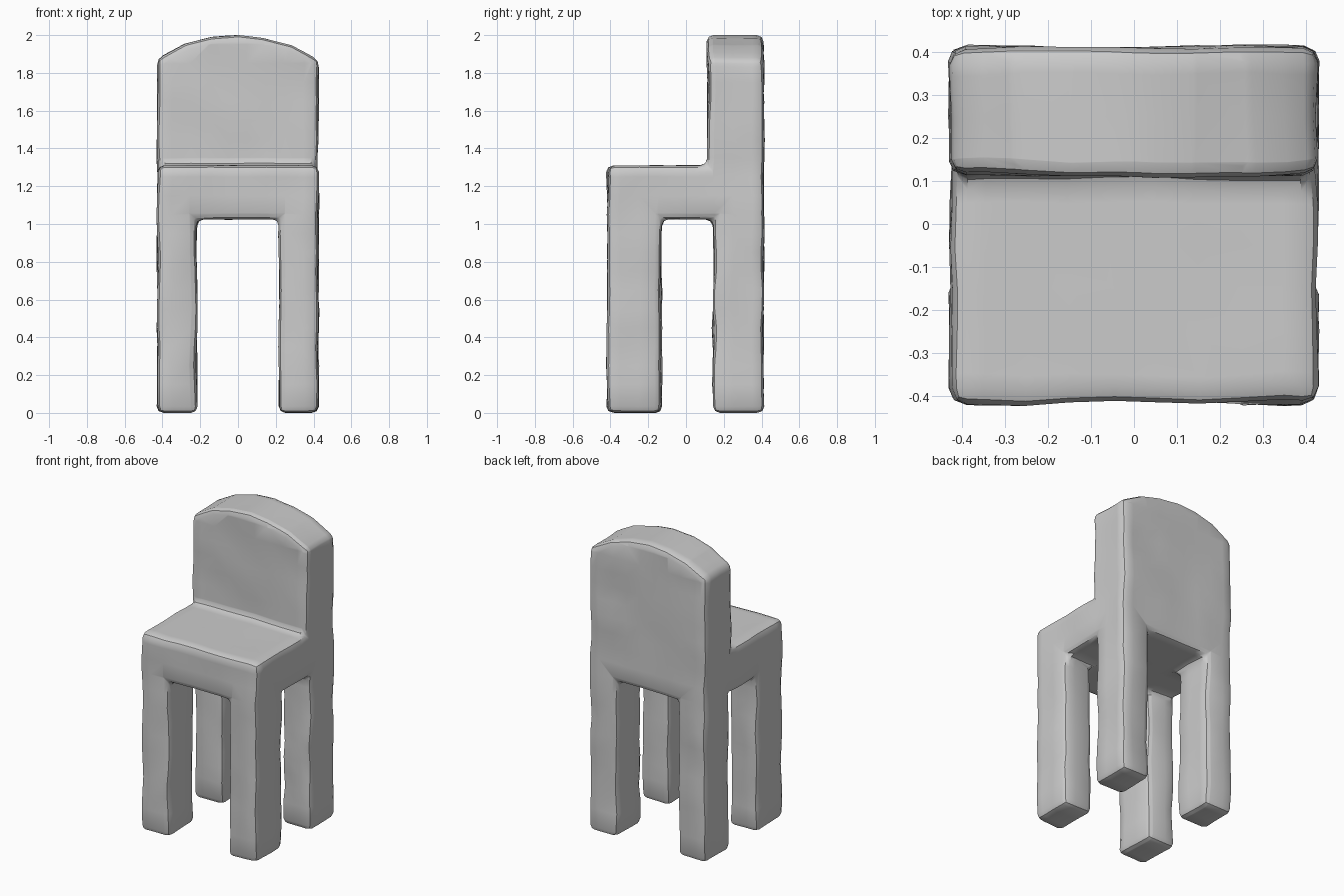
import bpy
import bmesh
from mathutils import Vector, noise

cube = bpy.data.objects.get("Cube")
if cube:
    bpy.data.objects.remove(cube, do_unlink=True)


def extruded_profile(name, points, axis, half_depth):
    """Solid made by extruding a (horizontal, z) outline along x or y."""
    def place(h, z):
        return (h, -half_depth, z) if axis == "y" else (-half_depth, h, z)

    bm = bmesh.new()
    face = bm.faces.new([bm.verts.new(place(h, z)) for h, z in points])
    swept = bmesh.ops.extrude_face_region(bm, geom=[face])["geom"]
    offset = Vector((0, 2 * half_depth, 0) if axis == "y" else (2 * half_depth, 0, 0))
    bmesh.ops.translate(bm, vec=offset,
                        verts=[v for v in swept if isinstance(v, bmesh.types.BMVert)])
    bmesh.ops.recalc_face_normals(bm, faces=bm.faces)
    mesh = bpy.data.meshes.new(name)
    bm.to_mesh(mesh)
    bm.free()
    obj = bpy.data.objects.new(name, mesh)
    bpy.context.collection.objects.link(obj)
    return obj


# Front outline: two legs, seat width and arched top rail
half_width, leg_inner, seat_under = 0.425, 0.22, 1.025
arch = [(half_width, 1.865), (0.28, 1.945), (0.14, 1.985), (0.0, 2.0),
        (-0.14, 1.99), (-0.28, 1.955), (-half_width, 1.875)]
front_outline = [(-half_width, 0), (-leg_inner, 0), (-leg_inner, seat_under),
                 (leg_inner, seat_under), (leg_inner, 0), (half_width, 0)] + arch

# Side outline: front and back legs, seat and upright back
side_outline = [(-0.415, -0.1), (-0.13, -0.1), (-0.13, seat_under),
                (0.145, seat_under), (0.145, -0.1), (0.41, -0.1),
                (0.41, 2.2), (0.115, 2.2), (0.115, 1.31), (-0.415, 1.31)]

chair = extruded_profile("chair_body", front_outline, "y", 0.7)
cutter = extruded_profile("side_cutter", side_outline, "x", 0.7)
cutter.hide_render = True

# Where both outlines overlap is the one-piece chair, with softened edges
cut = chair.modifiers.new("Side shape", "BOOLEAN")
cut.operation = "INTERSECT"
cut.solver = "EXACT"
cut.object = cutter
bevel = chair.modifiers.new("Soft edges", "BEVEL")
bevel.width = 0.034
bevel.segments = 2
bevel.limit_method = "ANGLE"
bevel.angle_limit = 0.6

bpy.ops.object.select_all(action="DESELECT")
chair.select_set(True)
bpy.context.view_layer.objects.active = chair
for modifier in (cut, bevel):
    bpy.ops.object.modifier_apply(modifier=modifier.name)
bpy.data.objects.remove(cutter, do_unlink=True)

# Slice into a grid, then make the faces slightly uneven, as if hand carved
bm = bmesh.new()
bm.from_mesh(chair.data)
for axis, low, high in ((0, -4, 4), (1, -4, 4), (2, 1, 20)):
    normal = Vector((0, 0, 0))
    normal[axis] = 1
    for step in range(low, high):
        bmesh.ops.bisect_plane(bm, geom=bm.verts[:] + bm.edges[:] + bm.faces[:],
                               plane_co=normal * (step + 0.5) * 0.1, plane_no=normal)
for v in bm.verts:
    wobble = noise.noise_vector(v.co * 5) * 0.012
    wobble.z *= 0.3
    v.co += wobble
    v.co.z = min(max(v.co.z, 0), 2)
bmesh.ops.recalc_face_normals(bm, faces=bm.faces)
bm.to_mesh(chair.data)
bm.free()

bpy.ops.object.shade_smooth_by_angle(angle=0.6)
